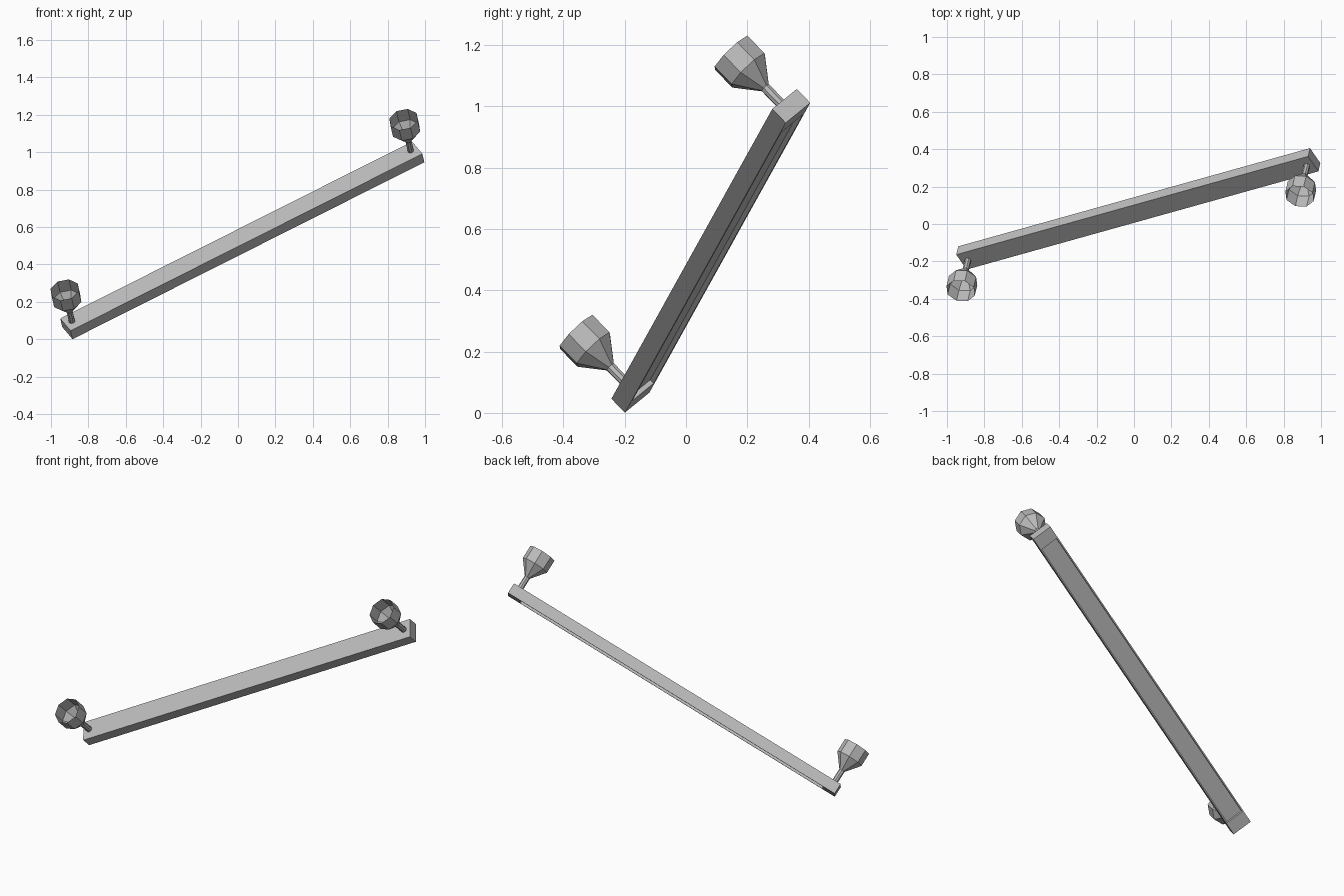
import bpy, bmesh, math
from mathutils import Vector, Matrix

cube = bpy.data.objects.get("Cube")
if cube:
    bpy.data.objects.remove(cube, do_unlink=True)

grey = bpy.data.materials.new("plain_grey")
grey.use_nodes = True
colour = (0.5, 0.5, 0.5, 1)
grey.diffuse_color = colour
grey.node_tree.nodes["Principled BSDF"].inputs["Base Color"].default_value = colour

# Tilted frame: along the bar, across it, and outward towards the cups
along = Vector((0.867, 0.242, 0.436)).normalized()
out = Vector((-0.16, -0.69, 0.71))
out = (out - along * out.dot(along)).normalized()
across = out.cross(along)
frame = Matrix((along, across, out)).transposed().to_4x4()
frame.translation = (0.023, 0.081, 0.529)

LENGTH, WIDTH, DEPTH = 2.17, 0.117, 0.064
BLOCK, LIP, RECESS = 0.08, 0.008, 0.016


def finish(name, bm):
    bmesh.ops.recalc_face_normals(bm, faces=bm.faces)
    mesh = bpy.data.meshes.new(name)
    bm.to_mesh(mesh)
    bm.free()
    mesh.materials.append(grey)
    obj = bpy.data.objects.new(name, mesh)
    obj.matrix_world = frame
    bpy.context.collection.objects.link(obj)
    return obj


def box(name, size, centre):
    bm = bmesh.new()
    bmesh.ops.create_cube(bm, size=1)
    bmesh.ops.scale(bm, vec=size, verts=bm.verts)
    bmesh.ops.translate(bm, vec=centre, verts=bm.verts)
    return finish(name, bm)


def lathe(name, profile, sides, x, turn):
    """Faceted open surface through (radius, height) rings."""
    bm = bmesh.new()
    rings = []
    for r, h in profile:
        angles = [turn + math.tau * i / sides for i in range(sides)]
        rings.append([bm.verts.new((x + r * math.cos(t), r * math.sin(t), h))
                      for t in angles])
    for low, high in zip(rings, rings[1:]):
        for i in range(sides):
            j = (i + 1) % sides
            bm.faces.new((low[i], low[j], high[j], high[i]))
    return finish(name, bm)


# Bar between the end blocks, hollowed along its back
middle = LENGTH - 2 * BLOCK
box("bar", (middle, WIDTH, DEPTH - RECESS), (0, 0, RECESS / 2))
for side, label in ((-1, "lower"), (1, "upper")):
    box(label + "_back_lip", (middle, LIP, RECESS),
        (0, -side * (WIDTH - LIP) / 2, (RECESS - DEPTH) / 2))

# End blocks, each with a stem and an open cup
for side, label in ((-1, "right"), (1, "left")):
    x = side * (LENGTH - BLOCK) / 2
    top = DEPTH / 2
    box(label + "_end_block", (BLOCK, WIDTH, DEPTH), (x, 0, 0))
    lathe(label + "_stem", [(0.017, top), (0.017, top + 0.08)], 8, x, 0)
    lathe(label + "_cup", [(0.017, top + 0.077), (0.08, top + 0.157),
                           (0.08, top + 0.238)], 8, x, 0)
